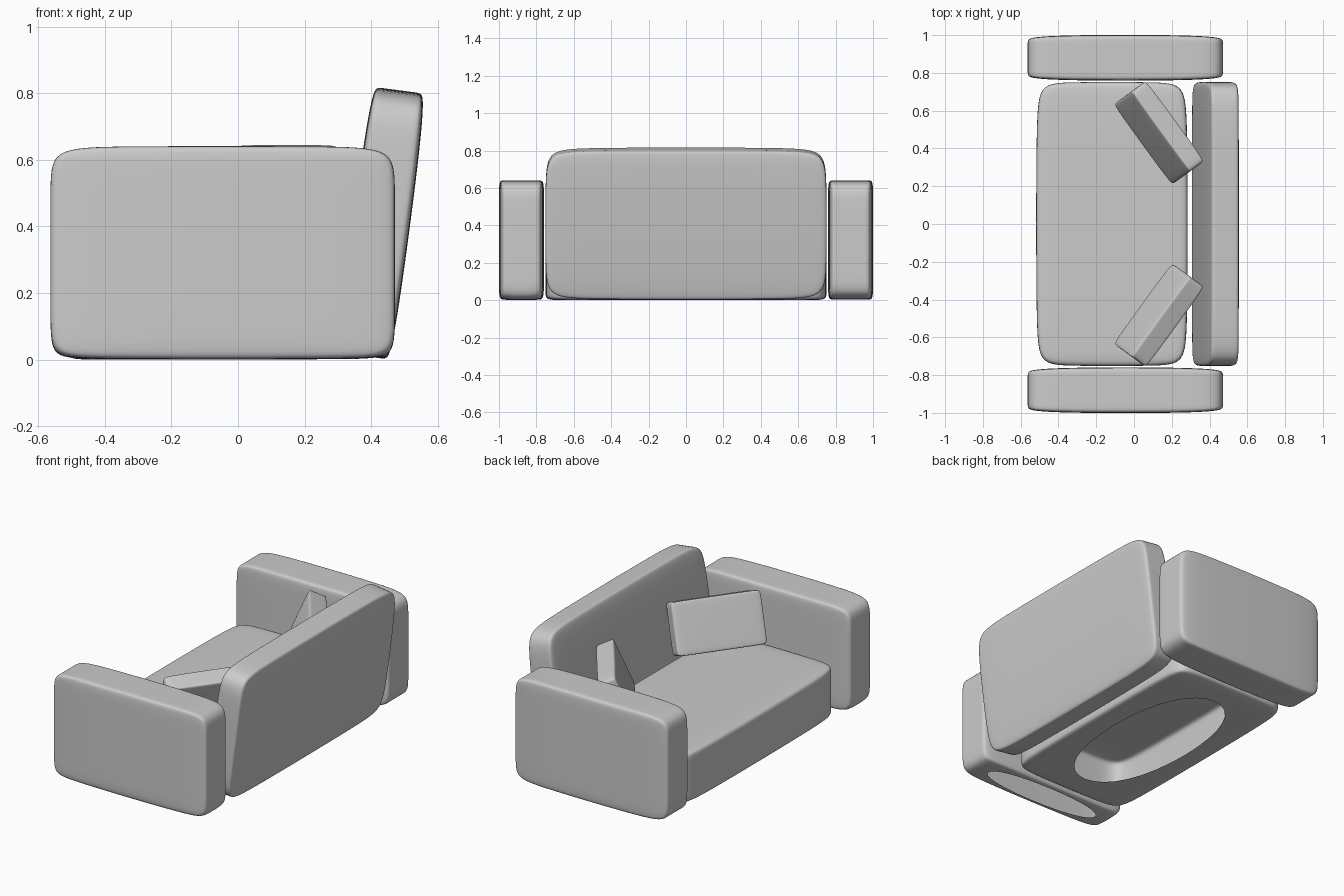
import bpy, bmesh, math
from mathutils import Vector, Matrix

if "Cube" in bpy.data.objects:
    bpy.data.objects.remove(bpy.data.objects["Cube"])

X, Y, Z = 0, 1, 2


def cushion(name, size, loc, k, tilt=0.0, turn=0.0, hole=None, tapers=()):
    """Soft box: cube with support loops at fractions k, subdivided smooth.
    hole = (x, y) half-size fractions of an opening in the underside.
    tapers = (end axis, scaled axis, factor): narrows the ends so the sides bulge."""
    bm = bmesh.new()
    ce = bm.edges.layers.float.new("crease_edge")
    bmesh.ops.create_cube(bm, size=1.0)
    for axis in range(3):
        for s in (-1, 1):
            co, no = Vector(), Vector()
            co[axis] = s * (0.5 - k[axis])
            no[axis] = 1
            geom = bm.verts[:] + bm.edges[:] + bm.faces[:]
            bmesh.ops.bisect_plane(bm, geom=geom, plane_co=co, plane_no=no)

    # opening in the underside
    if hole:
        face = min(bm.faces, key=lambda f: (f.calc_center_median() - Vector((0, 0, -0.5))).length)
        for e in face.edges:
            e[ce] = 1.0
        for v in face.verts:
            v.co.x = math.copysign(hole[0], v.co.x)
            v.co.y = math.copysign(hole[1], v.co.y)
        bmesh.ops.delete(bm, geom=[face], context='FACES_ONLY')

    # narrowed ends
    start = {v: v.co.copy() for v in bm.verts}
    for end, scaled, factor in tapers:
        for v in bm.verts:
            if abs(start[v][end]) > 0.499:
                v.co[scaled] *= factor

    bmesh.ops.scale(bm, vec=size, verts=bm.verts)
    rot = Matrix.Rotation(turn, 4, 'Z') @ Matrix.Rotation(tilt, 4, 'Y')
    bmesh.ops.transform(bm, matrix=rot, verts=bm.verts)
    for f in bm.faces:
        f.smooth = True
    mesh = bpy.data.meshes.new(name)
    bm.to_mesh(mesh)
    bm.free()
    ob = bpy.data.objects.new(name, mesh)
    ob.location = loc
    bpy.context.collection.objects.link(ob)
    sub = ob.modifiers.new("soften", 'SUBSURF')
    sub.levels = sub.render_levels = 3
    sub.boundary_smooth = 'PRESERVE_CORNERS'
    return ob


# seat block
cushion("seat", (0.803, 1.504, 0.308), (-0.117, 0, 0.154), (0.18, 0.13, 0.1),
        hole=(0.36, 0.42), tapers=((Y, X, 0.96), (X, Y, 0.985)))

# leaning backrest
cushion("backrest", (0.172, 1.506, 0.806), (0.431, 0, 0.410), (0.1, 0.14, 0.18),
        tilt=math.radians(7.5), tapers=((Z, X, 0.88), (Z, Y, 0.98), (Y, Z, 0.97)))

# arms and loose pillows, one per side; the right arm is open underneath
for side, s in (("left", 1), ("right", -1)):
    cushion(side + "_arm", (1.034, 0.243, 0.639), (-0.046, s * 0.88, 0.322), (0.18, 0.09, 0.18),
            hole=(0.42, 0.38) if s < 0 else None, tapers=((X, Y, 0.88), (X, Z, 0.98)))
    cushion(side + "_pillow", (0.115, 0.525, 0.305), (0.132, s * 0.483, 0.486), (0.1, 0.12, 0.1),
            tilt=math.radians(23.5), turn=s * math.radians(36), tapers=((Y, X, 0.9), (Z, X, 0.95)))
